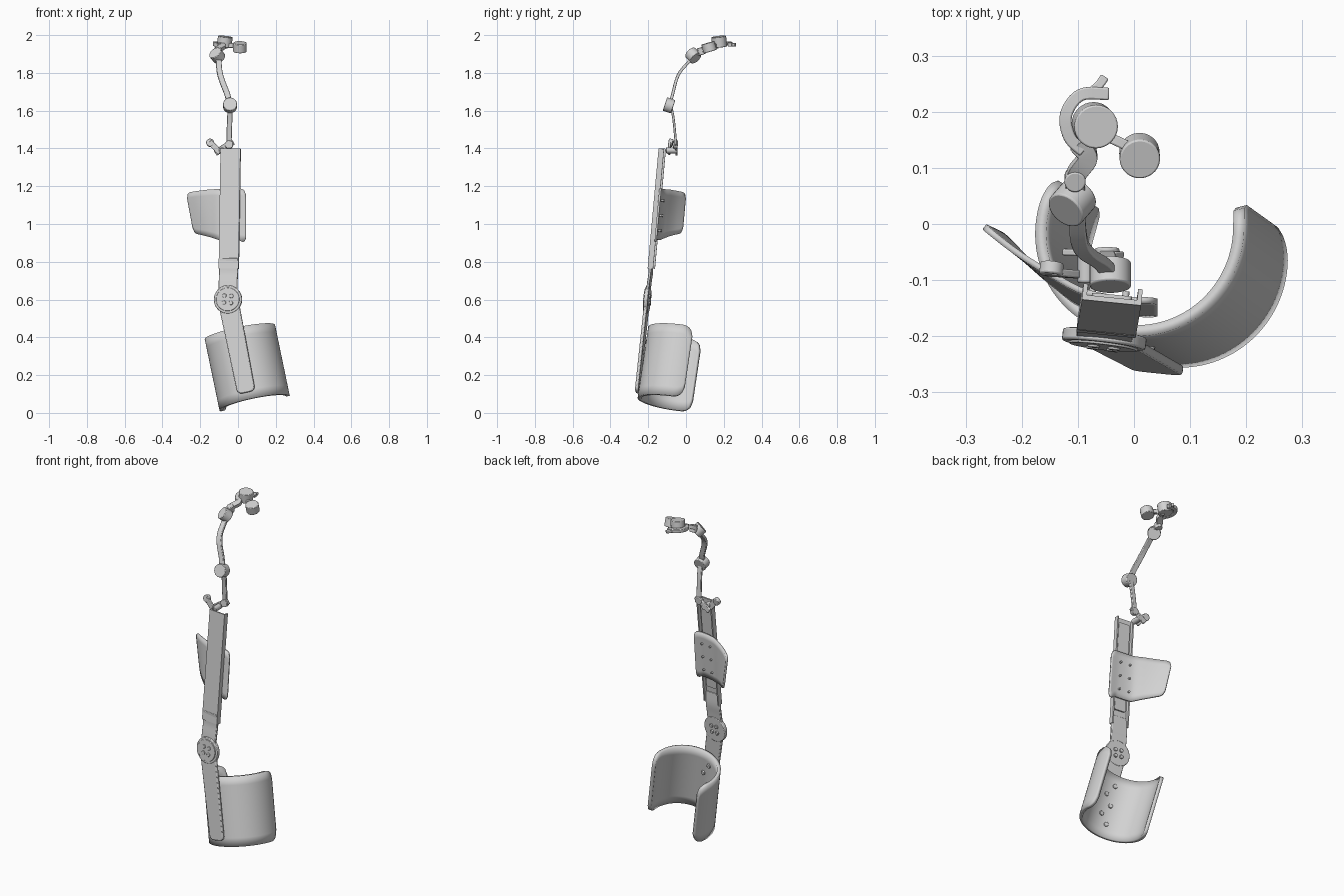
import bpy, bmesh, math
from mathutils import Vector as V, Matrix

cube = bpy.data.objects.get("Cube")
if cube:
    bpy.data.objects.remove(cube, do_unlink=True)

GREY = (0.65, 0.65, 0.65, 1)
mat = bpy.data.materials.new("brace_grey")
mat.use_nodes = True
mat.diffuse_color = GREY
mat.node_tree.nodes["Principled BSDF"].inputs["Base Color"].default_value = GREY


def finish(name, bm, bevel=0, thick=0):
    bmesh.ops.recalc_face_normals(bm, faces=bm.faces)
    me = bpy.data.meshes.new(name)
    bm.to_mesh(me)
    bm.free()
    ob = bpy.data.objects.new(name, me)
    bpy.context.collection.objects.link(ob)
    me.materials.append(mat)
    if thick:
        m = ob.modifiers.new("thickness", "SOLIDIFY")
        m.thickness, m.offset = thick, 0
    if bevel:
        m = ob.modifiers.new("soft_edges", "BEVEL")
        m.width, m.segments, m.limit_method = bevel, 2, "ANGLE"
    bpy.ops.object.select_all(action="DESELECT")
    ob.select_set(True)
    bpy.context.view_layer.objects.active = ob
    bpy.ops.object.shade_smooth_by_angle(angle=math.radians(35))
    return ob


def cyl(name, centre, axis, r, length, bevel=0.003, seg=32):
    bm = bmesh.new()
    rot = V(axis).to_track_quat("Z", "Y").to_matrix().to_4x4()
    bmesh.ops.create_cone(bm, cap_ends=True, segments=seg, radius1=r, radius2=r,
                          depth=length, matrix=Matrix.Translation(V(centre)) @ rot)
    return finish(name, bm, bevel)


def spline(pts, n=6):
    """Catmull-Rom points through a short path."""
    p = [V(q) for q in pts]
    p = [2 * p[0] - p[1]] + p + [2 * p[-1] - p[-2]]
    out = []
    for a, b, c, d in zip(p, p[1:], p[2:], p[3:]):
        for i in range(n):
            t = i / n
            out.append(b + (c - a) * t / 2 + (a - 2.5 * b + 2 * c - d / 2) * t * t
                       + (1.5 * (b - c) + (d - a) / 2) * t ** 3)
    return out + [p[-2]]


def ribbon(name, pts, width, thick, side=(1, 0, 0), bevel=0.003):
    """Rectangular section swept along a smooth path."""
    path, bm, rings = spline(pts), bmesh.new(), []
    for i, p in enumerate(path):
        tan = (path[min(i + 1, len(path) - 1)] - path[max(i - 1, 0)]).normalized()
        s = V(side)
        s = (s - tan * s.dot(tan)).normalized()
        n = tan.cross(s)
        rings.append([bm.verts.new(p + s * a * width / 2 + n * b * thick / 2)
                      for a, b in ((-1, -1), (1, -1), (1, 1), (-1, 1))])
    for q, r in zip(rings, rings[1:]):
        for k in range(4):
            bm.faces.new((q[k], q[k - 1], r[k - 1], r[k]))
    bm.faces.new(rings[0])
    bm.faces.new(rings[-1])
    return finish(name, bm, bevel)


def frame(origin, up, yaw):
    """Origin, right, up and front directions of a tilted panel."""
    u = V(up).normalized()
    e = V((1, yaw, 0))
    e = (e - u * e.dot(u)).normalized()
    return V(origin), e, u, e.cross(u)


def plate(name, fr, corners, front, back, radius=0, bevel=0):
    """Prism from a 2D outline with rounded corners."""
    o, e, u, n = fr
    pts = []
    for i, c in enumerate(corners):
        c = V(c)
        if not radius:
            pts.append(c)
            continue
        a = c + (V(corners[i - 1]) - c).normalized() * radius
        b = c + (V(corners[(i + 1) % len(corners)]) - c).normalized() * radius
        for k in range(7):
            t = k / 6
            pts.append(a * (1 - t) ** 2 + c * 2 * t * (1 - t) + b * t * t)
    bm = bmesh.new()
    f, k = [[bm.verts.new(o + e * p.x + u * p.y + n * d) for p in pts] for d in (front, back)]
    bm.faces.new(f)
    bm.faces.new(k)
    for i in range(len(pts)):
        bm.faces.new((f[i], f[i - 1], k[i - 1], k[i]))
    return finish(name, bm, bevel)


def rect(x0, x1, z0, z1):
    return [(x0, z0), (x1, z0), (x1, z1), (x0, z1)]


def shell(name, columns, radius, thick, rows=8):
    """Curved sheet from bottom/top column ends, with rounded corners."""
    mids = [(a + b) / 2 for a, b in columns]
    run = [0]
    for a, b in zip(mids, mids[1:]):
        run.append(run[-1] + (b - a).length)
    bm, grid = bmesh.new(), []
    for (a, b), s in zip(columns, run):
        d = max(0, radius - min(s, run[-1] - s))
        inset = (radius - math.sqrt(radius ** 2 - d * d)) / (b - a).length
        grid.append([bm.verts.new(a.lerp(b, inset + (1 - 2 * inset) * j / rows))
                     for j in range(rows + 1)])
    for p, q in zip(grid, grid[1:]):
        for j in range(rows):
            bm.faces.new((p[j], q[j], q[j + 1], p[j + 1]))
    return finish(name, bm, 0, thick)


# Lower limb cuff, open at the back
LOW, HIGH = V((0.088, -0.068, 0.052)), V((0.01, -0.012, 0.428))
_, CU, CA, CN = frame(LOW, HIGH - LOW, 0)


def cuff_point(deg, t, r):
    a = math.radians(deg)
    return LOW.lerp(HIGH, t) + CU * r * math.cos(a) - CN * r * math.sin(a)


angles = [147 + 228 * i / 72 for i in range(73)]
shell("lower_cuff", [(cuff_point(a, 0, 0.18), cuff_point(a, 1, 0.18)) for a in angles], 0.055, 0.02)
for i, (deg, t) in enumerate([(250, 0.2), (265, 0.33), (252, 0.5), (266, 0.65), (254, 0.82)]):
    p = cuff_point(deg, t, 0.18)
    cyl(f"cuff_screw_{i}", p, p - LOW.lerp(HIGH, t), 0.013, 0.034, 0.002, 16)

# Lower strut and hinge
HINGE, FOOT = V((-0.053, -0.205, 0.6)), V((0.045, -0.258, 0.108))
strut = frame(HINGE, HINGE - FOOT, -0.12)
L = (HINGE - FOOT).length
plate("lower_strut", strut, [(-0.048, -L), (0.048, -L), (0.055, 0), (-0.055, 0)],
      0.009, -0.009, 0.03, 0.005)
_, HE, HU, HN = strut
cyl("hinge_disc", HINGE, HN, 0.075, 0.022, 0.004, 48)
cyl("hinge_cap", HINGE + HN * 0.003, HN, 0.062, 0.024, 0.002, 48)
for i in range(4):
    a = math.radians(90 * i + 30)
    spot = HINGE + (HE * math.cos(a) + HU * math.sin(a)) * 0.026
    cyl(f"hinge_screw_{i}", spot, HN, 0.011, 0.038, 0.002, 16)
ribbon("hinge_strap", [(-0.049, -0.188, 0.82), (-0.05, -0.186, 0.75), (-0.052, -0.194, 0.69), HINGE],
       0.1, 0.014, (1, -0.11, 0))

# Upper channel bar, open at the back
bar = frame((-0.05, -0.198, 0.765), (0.01, 0.058, 0.635), -0.1)
plate("channel_face", bar, rect(-0.053, 0.053, 0, 0.638), 0, -0.009)
for side, x in (("right", -0.053), ("left", 0.045)):
    plate(f"channel_flange_{side}", bar, rect(x, x + 0.008, 0, 0.638), 0, -0.029)
plate("channel_rail", bar, rect(-0.036, 0.036, 0.09, 0.61), -0.008, -0.017, 0.01)

# Upper limb pad, wrapping to the right
tops = spline([(0.042, -0.136, 1.185), (-0.02, -0.134, 1.188), (-0.09, -0.12, 1.185),
               (-0.15, -0.088, 1.182), (-0.21, -0.05, 1.175), (-0.272, -0.002, 1.165)], 8)
cols = []
for p in tops:
    wing = max(0, (-0.1 - p.x) / 0.17)
    drop = 0.27 - 0.055 * wing + max(0, p.x) * 0.5
    cols.append((p + V((0.04 * wing, -0.09 * drop, -drop)), p))
shell("upper_pad", cols, 0.03, 0.011)
for i, x in enumerate((-0.03, 0.03)):
    for j in range(3):
        p = bar[0] + bar[1] * x + bar[2] * (0.2 + 0.08 * j) + V((0, 0.042, 0))
        cyl(f"pad_screw_{i}_{j}", p, bar[3], 0.006, 0.012, 0, 12)

# Bracket on top of the channel
ribbon("bracket_right_arm", [(-0.15, -0.085, 1.435), (-0.125, -0.088, 1.41), (-0.095, -0.09, 1.375)],
       0.03, 0.014, (0.7, 0, 0.7))
cyl("bracket_right_end", (-0.147, -0.08, 1.43), (0.1, 1, -0.2), 0.021, 0.022)
ribbon("bracket_left_arm", [(-0.12, -0.05, 1.375), (-0.075, -0.052, 1.405), (-0.025, -0.055, 1.435)],
       0.032, 0.012, (-0.5, 0, 0.8))
cyl("bracket_bridge", (-0.085, -0.075, 1.39), (0, 1, 0), 0.016, 0.06)
cyl("bracket_pivot", (-0.048, -0.055, 1.42), (0, 1, -0.1), 0.022, 0.024)

# Articulated arm: links and pivots
ribbon("arm_link_lower", [(-0.048, -0.052, 1.41), (-0.046, -0.06, 1.5), (-0.043, -0.068, 1.57),
                          (-0.042, -0.08, 1.625)], 0.028, 0.013)
cyl("arm_pivot_lower", (-0.042, -0.09, 1.628), (0, 0.94, -0.32), 0.037, 0.046)
ribbon("arm_link_middle", [(-0.045, -0.085, 1.64), (-0.058, -0.07, 1.69), (-0.085, -0.052, 1.76),
                           (-0.098, -0.028, 1.81), (-0.103, 0.03, 1.875)], 0.03, 0.016)
cyl("arm_pivot_middle", (-0.11, 0.038, 1.892), (0.5, 0.58, -0.62), 0.036, 0.048)
cyl("arm_pivot_small", (-0.105, 0.08, 1.915), (0, -0.3, 1), 0.019, 0.04)
ribbon("arm_link_upper", [(-0.105, 0.06, 1.9), (-0.102, 0.09, 1.925), (-0.082, 0.12, 1.94),
                          (-0.1, 0.145, 1.95)], 0.034, 0.02)

# Hooked end with two round pads
ribbon("hook", [(-0.09, 0.13, 1.945), (-0.115, 0.155, 1.95), (-0.121, 0.195, 1.955),
                (-0.095, 0.23, 1.955), (-0.045, 0.232, 1.95)], 0.022, 0.022, (0, 0, 1))
ribbon("hook_tip", [(-0.075, 0.236, 1.952), (-0.062, 0.248, 1.95), (-0.052, 0.262, 1.948)],
       0.018, 0.016, (0, 0, 1))
cyl("hook_pad", (-0.07, 0.176, 1.965), (0.1, -0.1, 1), 0.039, 0.056)
ribbon("pad_link", [(-0.075, 0.165, 1.94), (-0.035, 0.15, 1.945), (0.005, 0.13, 1.94)],
       0.024, 0.018, (0, 0, 1))
cyl("end_pad", (0.01, 0.122, 1.936), (0.02, -0.28, 0.96), 0.036, 0.048)
